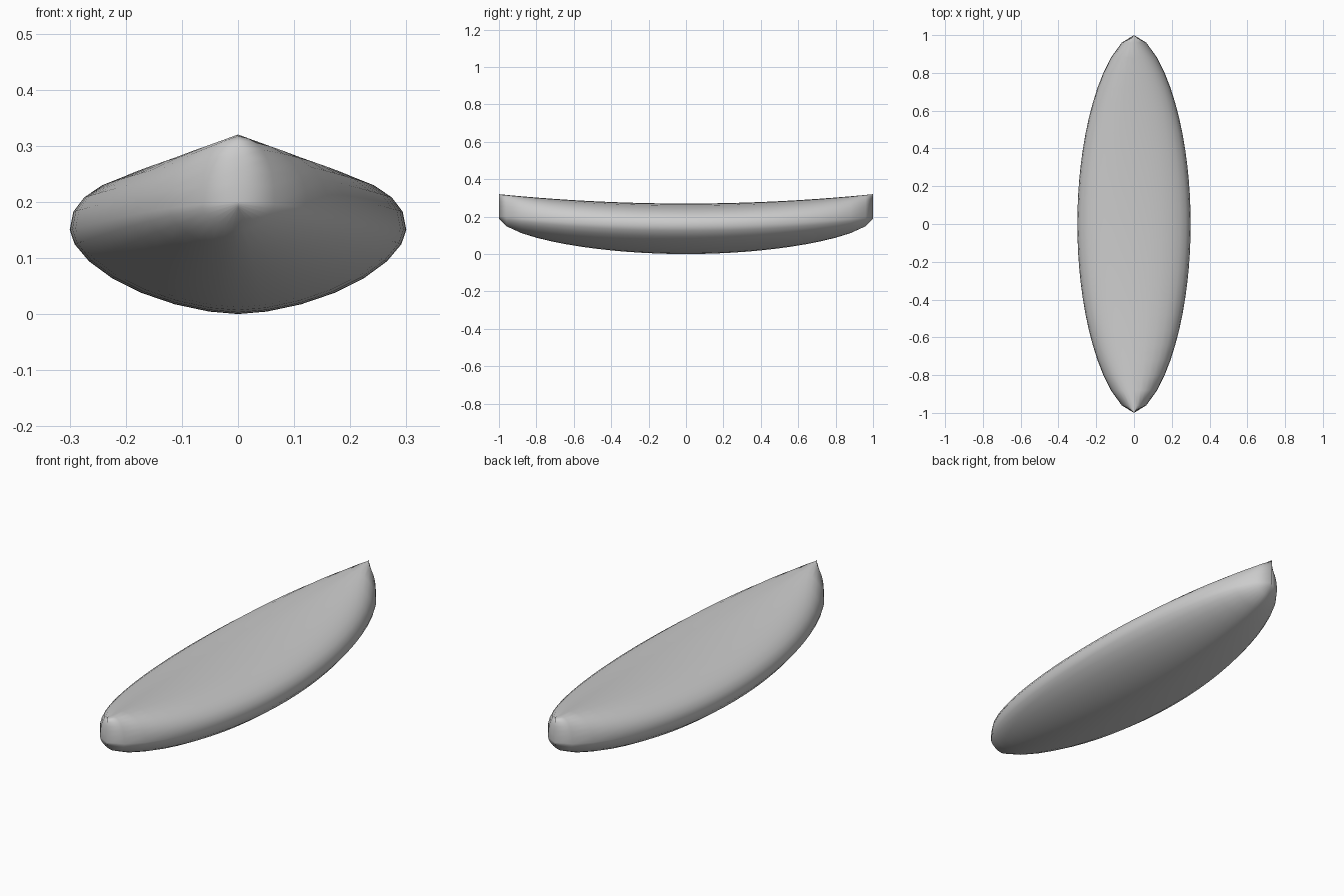
import bpy, bmesh, math

if "Cube" in bpy.data.objects:
    bpy.data.objects.remove(bpy.data.objects["Cube"])

grey = bpy.data.materials.new("light grey")
grey.diffuse_color = (0.6, 0.6, 0.6, 1)
grey.use_nodes = True
grey.node_tree.nodes["Principled BSDF"].inputs["Base Color"].default_value = grey.diffuse_color


def station(y):
    """Closed cross-section: fuller crowned deck above, softer bilge below."""
    taper = max(0.0, 1 - y * y)
    width = 0.3 * taper ** 0.6
    depth = max(0.01, 0.15 * taper ** 0.45)
    mid = 0.15 + 0.05 * y * y
    ring = []
    n = 28
    for i in range(n):
        a = 2 * math.pi * i / n
        c, s = math.cos(a), math.sin(a)
        p = 2.3 if s >= 0 else 1.7
        h = 0.12 if s >= 0 else depth
        x = math.copysign(abs(c) ** (2 / p), c) * width
        z = math.copysign(abs(s) ** (2 / p), s) * h + mid
        ring.append((x, y, z))
    return ring


# Hull lofted through stations from bow to stern, ends closing to a vertical edge
ys = [-1.0] + [-0.96 + 0.08 * i for i in range(25)] + [1.0]
bm = bmesh.new()
rings = [[bm.verts.new(p) for p in station(y)] for y in ys]
for a, b in zip(rings, rings[1:]):
    n = len(a)
    for i in range(n):
        j = (i + 1) % n
        bm.faces.new((a[i], a[j], b[j], b[i]))
bmesh.ops.remove_doubles(bm, verts=bm.verts, dist=0.0005)
bmesh.ops.recalc_face_normals(bm, faces=bm.faces)
for f in bm.faces:
    f.smooth = True

mesh = bpy.data.meshes.new("hull")
bm.to_mesh(mesh)
bm.free()
mesh.materials.append(grey)
hull = bpy.data.objects.new("hull", mesh)
bpy.context.collection.objects.link(hull)
